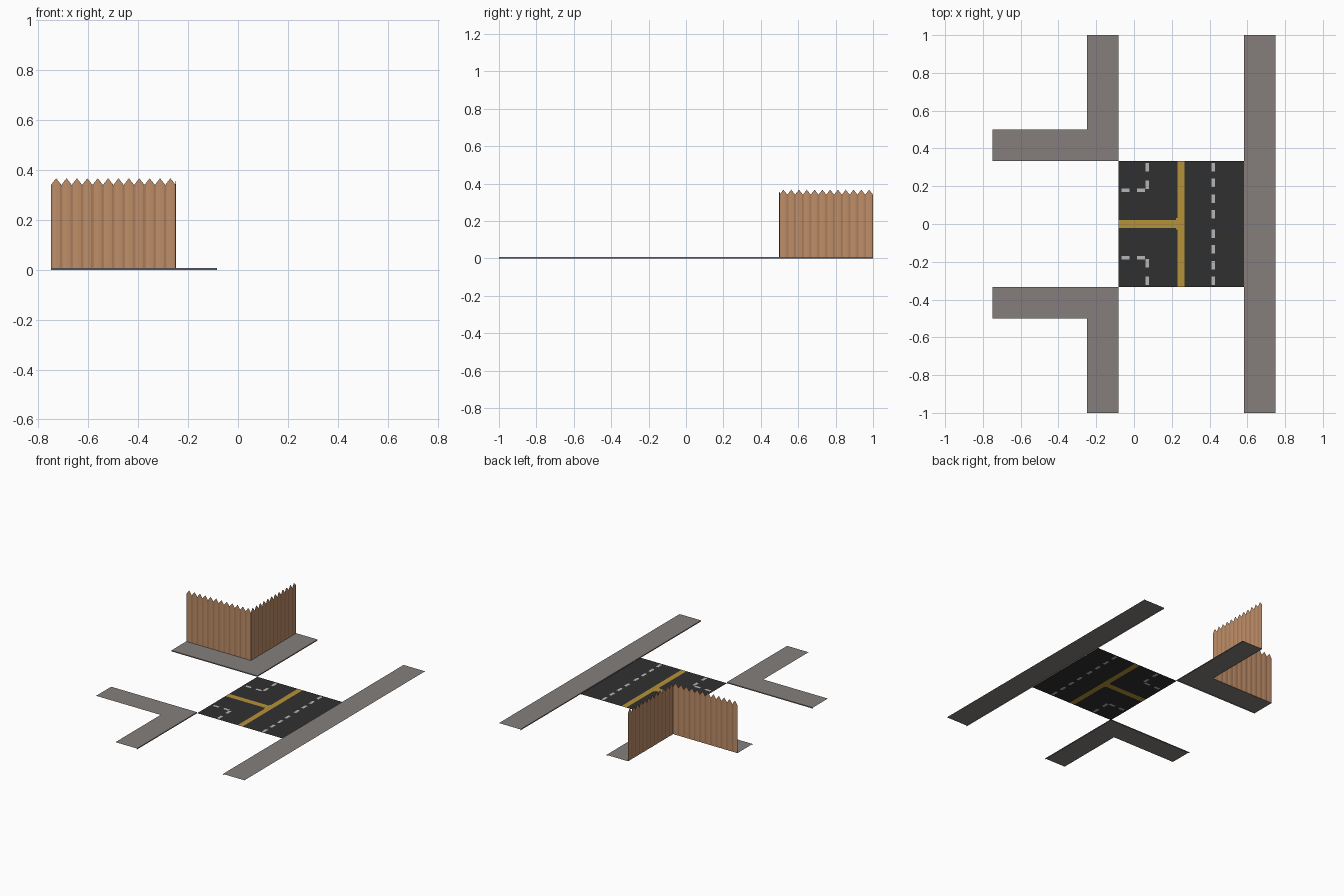
import bpy, bmesh, math

if "Cube" in bpy.data.objects:
    bpy.data.objects.remove(bpy.data.objects["Cube"])


def mat(name, rgb):
    m = bpy.data.materials.new(name)
    m.diffuse_color = (*rgb, 1)
    m.use_nodes = True
    m.node_tree.nodes["Principled BSDF"].inputs["Base Color"].default_value = m.diffuse_color
    return m


ASPHALT = mat("asphalt", (0.030, 0.030, 0.030))
YELLOW = mat("line yellow", (0.47, 0.29, 0.04))
WHITE = mat("dash white", (0.47, 0.47, 0.47))
PAVING = mat("paving grey", (0.235, 0.212, 0.203))
WOOD = mat("wood brown", (0.52, 0.27, 0.14))
GROOVE = mat("groove brown", (0.40, 0.205, 0.105))


def finish(name, bm, mats):
    me = bpy.data.meshes.new(name)
    bm.to_mesh(me)
    bm.free()
    for m in mats:
        me.materials.append(m)
    ob = bpy.data.objects.new(name, me)
    bpy.context.collection.objects.link(ob)
    return ob


X0, X1, R, H = -1 / 12, 7 / 12, 1 / 3, 0.007   # road tile limits, curb height


# Sidewalk sheets with a curb face along the road side
def sidewalk(name, outline, curb_edges):
    bm = bmesh.new()
    top = [bm.verts.new((x, y, H)) for x, y in outline]
    top_face = bm.faces.new(top)
    n = len(top)
    low = {}
    for i in curb_edges:
        a, b = i % n, (i + 1) % n
        for k in (a, b):
            if k not in low:
                low[k] = bm.verts.new((*outline[k], 0))
        bm.faces.new((top[a], low[a], low[b], top[b]))
    bmesh.ops.recalc_face_normals(bm, faces=bm.faces)
    if top_face.normal.z < 0:
        bmesh.ops.reverse_faces(bm, faces=bm.faces)
    return finish(name, bm, [PAVING])


sidewalk("straight_sidewalk", [(X1, 1), (X1, -1), (0.75, -1), (0.75, 1)], [0])
for side, s in (("back", 1), ("front", -1)):
    corner = [(-0.75, R), (X0, R), (X0, 1), (-0.25, 1), (-0.25, 0.5), (-0.75, 0.5)]
    sidewalk(side + "_corner_sidewalk", [(x, s * y) for x, y in corner], [0, 1])

# Road markings as rectangles: x range, y range, material index
P, D = 1 / 12, 0.045                            # dash pitch and length
marks = [(0.23, 0.268, -R, R, 1), (X0, 0.23, -0.02, 0.021, 1),
         (0.222, 0.23, -0.03, 0.031, 1)]
for i in range(4):                              # far lane dashes
    y = R - 0.01 - i * P
    for a, b in ((y - D, y), (-y, D - y)):
        marks.append((0.411, 0.43, a, b, 2))
for s in (1, -1):                               # turning dashes
    for a, b in ((0.277, 0.322), (0.185, 0.23)):
        lo, hi = sorted((s * a, s * b))
        marks.append((0.061, 0.08, lo, hi, 2))
    lo, hi = sorted((s * 0.17, s * 0.188))
    for a in (-0.065, 0.015):
        marks.append((a, a + 0.042, lo, hi, 2))

# Road tile cut along every marking edge
bm = bmesh.new()
xs = sorted({round(v, 4) for m in marks for v in m[:2]} | {round(X0, 4), round(X1, 4)})
ys = sorted({round(v, 4) for m in marks for v in m[2:4]} | {round(-R, 4), round(R, 4)})
grid = [[bm.verts.new((x, y, 0)) for y in ys] for x in xs]
for i in range(len(xs) - 1):
    for j in range(len(ys) - 1):
        f = bm.faces.new((grid[i][j], grid[i + 1][j], grid[i + 1][j + 1], grid[i][j + 1]))
        cx, cy = (xs[i] + xs[i + 1]) / 2, (ys[j] + ys[j + 1]) / 2
        for a, b, c, d, idx in marks:
            if a < cx < b and c < cy < d:
                f.material_index = idx
                break
finish("road", bm, [ASPHALT, YELLOW, WHITE])


# Fence panel: twelve thin rounded pickets with pointed tops
def fence(name, loc, angle, count=12, length=0.5):
    bm = bmesh.new()
    w = length / count
    us = [-1, -0.75, -0.36, 0, 0.36, 0.75, 1]
    for k in range(count):
        for side in (-1, 1):
            cols = []
            for u in us:
                x = (k + 0.5 + u / 2) * w
                y = side * 0.002 * math.cos(u * math.pi / 2)
                top = 0.34 + 0.027 * (1 - abs(u))
                cols.append((bm.verts.new((x, y, H)), bm.verts.new((x, y, top))))
            for i in range(len(us) - 1):
                (a, b), (c, d) = cols[i], cols[i + 1]
                f = bm.faces.new((a, c, d, b) if side < 0 else (c, a, b, d))
                f.material_index = 1 if i in (0, len(us) - 2) else 0
        # weld each picket on its own so the joints stay crisp
    ob = finish(name, bm, [WOOD, GROOVE])
    ob.location = loc
    ob.rotation_euler.z = angle


fence("front_fence", (-0.75, 0.5, 0), 0)
fence("side_fence", (-0.25, 0.5, 0), math.pi / 2)
